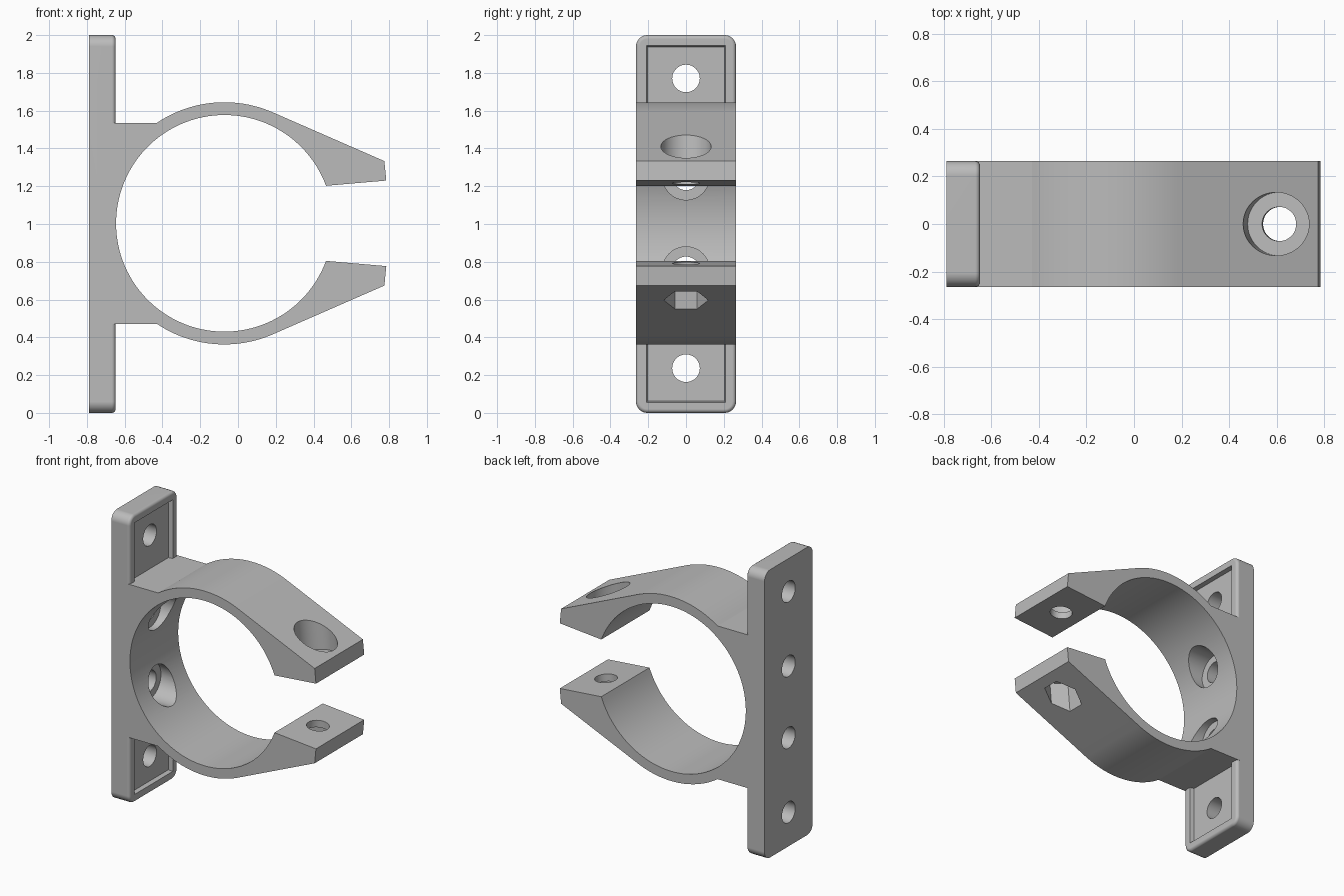
import bpy, bmesh
from math import sin, cos, radians, atan2, acos, hypot, pi
from mathutils import Vector, Matrix

cube = bpy.data.objects.get("Cube")
if cube:
    bpy.data.objects.remove(cube, do_unlink=True)

HALF = 0.265               # half depth of the whole bracket
CX, CZ = -0.072, 1.0035    # centre of the clamp ring
R_IN, R_OUT = 0.5735, 0.641
BACK, FACE = -0.789, -0.648

grey = bpy.data.materials.new("plain grey")
grey.use_nodes = True
grey.diffuse_color = (0.5, 0.5, 0.5, 1)
grey.node_tree.nodes["Principled BSDF"].inputs["Base Color"].default_value = (0.5, 0.5, 0.5, 1)


def finish(name, bm):
    bmesh.ops.recalc_face_normals(bm, faces=bm.faces)
    mesh = bpy.data.meshes.new(name)
    bm.to_mesh(mesh)
    bm.free()
    mesh.materials.append(grey)
    ob = bpy.data.objects.new(name, mesh)
    bpy.context.collection.objects.link(ob)
    return ob


def combine(target, other, operation):
    mod = target.modifiers.new("combine", 'BOOLEAN')
    mod.operation, mod.object, mod.solver = operation, other, 'EXACT'
    bpy.context.view_layer.objects.active = target
    bpy.ops.object.modifier_apply(modifier=mod.name)
    bpy.data.objects.remove(other, do_unlink=True)


def box(x0, x1, hy, z0, z1):
    bm = bmesh.new()
    bmesh.ops.create_cube(bm, size=1)
    for v in bm.verts:
        v.co = (x1 if v.co.x > 0 else x0, hy if v.co.y > 0 else -hy, z1 if v.co.z > 0 else z0)
    return bm


def drill(target, start, end, radius, sides=48):
    start, end = Vector(start), Vector(end)
    axis = end - start
    matrix = Matrix.Translation((start + end) / 2) @ axis.to_track_quat('Z', 'X').to_matrix().to_4x4()
    bm = bmesh.new()
    bmesh.ops.create_cone(bm, cap_ends=True, segments=sides, radius1=radius, radius2=radius,
                          depth=axis.length, matrix=matrix)
    combine(target, finish("drill", bm), 'DIFFERENCE')


def arc(radius, a0, a1, steps):
    angles = [a0 + (a1 - a0) * i / steps for i in range(steps + 1)]
    return [(CX + radius * cos(a), CZ + radius * sin(a)) for a in angles]


# Mounting plate: rounded corners, then a softened front edge
bm = box(BACK, FACE, HALF, 0, 2)
corners = [e for e in bm.edges if abs(e.verts[0].co.x - e.verts[1].co.x) > 0.1]
bmesh.ops.bevel(bm, geom=corners, offset=0.06, segments=6, affect='EDGES', profile=0.5)
front = [e for e in bm.edges if all(v.co.x > FACE - 0.001 for v in e.verts)]
bmesh.ops.bevel(bm, geom=front, offset=0.02, segments=4, affect='EDGES', profile=0.5)
bracket = finish("clamp_bracket", bm)

# Shallow panel with sloping walls sunk into the plate front
bm = box(FACE - 0.03, FACE + 0.03, 0.215, 0.05, 1.95)
for v in bm.verts:
    if v.co.x < FACE:
        v.co.y -= 0.012 if v.co.y > 0 else -0.012
        v.co.z -= 0.012 if v.co.z > 1 else -0.012
combine(bracket, finish("panel_recess", bm), 'DIFFERENCE')

# Clamp: neck block, open ring and two tapering jaws as one profile
tip, lip, mouth = (0.775, 1.333), (0.785, 1.23), (0.465, 1.202)
dx, dz = tip[0] - CX, tip[1] - CZ
tangent = atan2(dz, dx) + acos(R_OUT / hypot(dx, dz))
neck = 1.536
neck_angle = pi - atan2(neck - CZ, (R_OUT ** 2 - (neck - CZ) ** 2) ** 0.5)
upper = [(-0.7, neck)] + arc(R_OUT, neck_angle, tangent, 24) + [tip, lip]
gap = atan2(mouth[1] - CZ, mouth[0] - CX)
lower = [(x, 2 * CZ - z) for x, z in reversed(upper)]
profile = upper + arc(R_IN, gap, 2 * pi - gap, 110) + lower
bm = bmesh.new()
face = bm.faces.new([bm.verts.new((x, -HALF, z)) for x, z in profile])
out = bmesh.ops.extrude_face_region(bm, geom=[face])
bmesh.ops.translate(bm, vec=(0, 2 * HALF, 0),
                    verts=[g for g in out["geom"] if isinstance(g, bmesh.types.BMVert)])
combine(bracket, finish("clamp", bm), 'UNION')

# Screw holes through the plate, the inner pair counterbored into the ring
for side in (-1, 1):
    for offset in (0.249, 0.767):
        z = CZ + side * offset
        drill(bracket, (BACK - 0.1, 0, z), (-0.4, 0, z), 0.073)
    z = CZ + side * 0.249
    drill(bracket, (-0.68, 0, z), (-0.3, 0, z), 0.125)

# Tilted bolt holes in the jaws: round pocket above, hexagonal nut pocket below
tilt = radians(5)
for side, radius, sides in ((1, 0.133, 48), (-1, 0.118, 6)):
    base = Vector((0.615, 0, CZ + side * (1.215 - CZ)))
    axis = Vector((-sin(tilt), 0, side * cos(tilt)))
    drill(bracket, base - axis * 0.06, base + axis * 0.4, 0.072)
    drill(bracket, base + axis * 0.05, base + axis * 0.4, radius, sides)

# Smooth curves with crisp edges
bpy.ops.object.select_all(action='DESELECT')
bracket.select_set(True)
bpy.context.view_layer.objects.active = bracket
bpy.ops.object.shade_smooth_by_angle(angle=radians(28))
weighted = bracket.modifiers.new("even_shading", 'WEIGHTED_NORMAL')
weighted.keep_sharp = True
